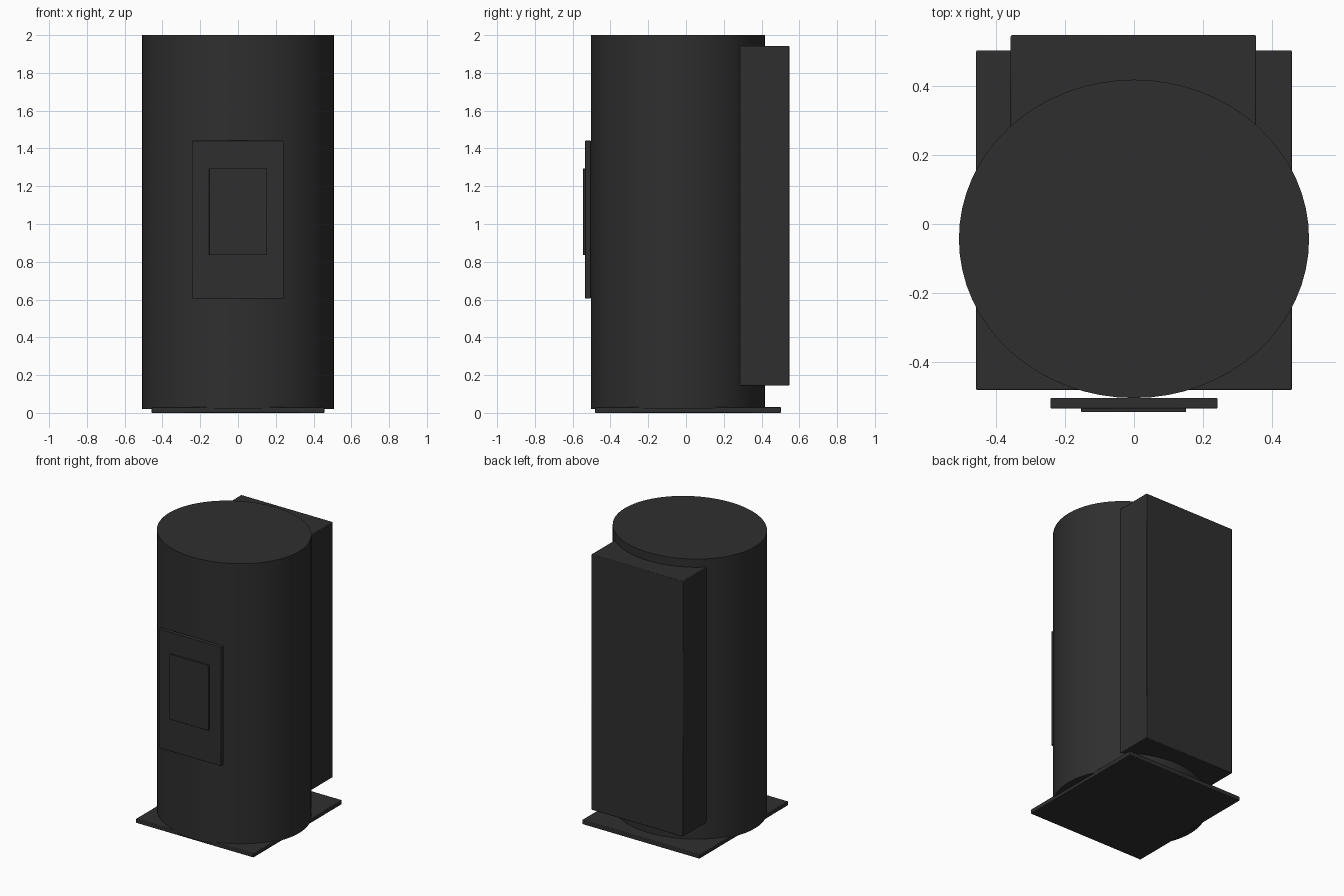
import bpy

if "Cube" in bpy.data.objects:
    bpy.data.objects.remove(bpy.data.objects["Cube"])

# One dark grey for everything
dark = bpy.data.materials.new("charcoal")
dark.diffuse_color = (0.028, 0.028, 0.028, 1)
dark.use_nodes = True
dark.node_tree.nodes["Principled BSDF"].inputs["Base Color"].default_value = dark.diffuse_color


def finish(obj, name, bevel):
    obj.name = name
    obj.data.materials.append(dark)
    bpy.ops.object.transform_apply(location=False, rotation=False, scale=True)
    if bevel:
        mod = obj.modifiers.new("soft_edges", 'BEVEL')
        mod.width = bevel
        mod.segments = 2
        mod.limit_method = 'ANGLE'
    bpy.ops.object.shade_smooth_by_angle()
    return obj


def box(name, x, y, z, bevel):
    """Box from (min, max) ranges along each axis."""
    spans = (x, y, z)
    bpy.ops.mesh.primitive_cube_add(size=1, location=[(a + b) / 2 for a, b in spans])
    obj = bpy.context.object
    obj.scale = [b - a for a, b in spans]
    return finish(obj, name, bevel)


# Slightly oval main drum
bpy.ops.mesh.primitive_cylinder_add(vertices=64, radius=1, depth=1,
                                    location=(0, -0.043, 1.01))
drum = bpy.context.object
drum.scale = (0.507, 0.461, 1.98)
finish(drum, "drum_body", 0)

# Thin floor plate
box("base_plate", (-0.457, 0.457), (-0.481, 0.503), (0, 0.03), 0.004)

# Tall housing on the back
box("rear_housing", (-0.357, 0.354), (0.28, 0.547), (0.145, 1.942), 0.004)

# Door panel and its raised inner panel on the front
box("front_panel", (-0.242, 0.242), (-0.534, -0.504), (0.605, 1.442), 0.003)
box("front_inset_panel", (-0.153, 0.151), (-0.545, -0.53), (0.835, 1.294), 0.002)
